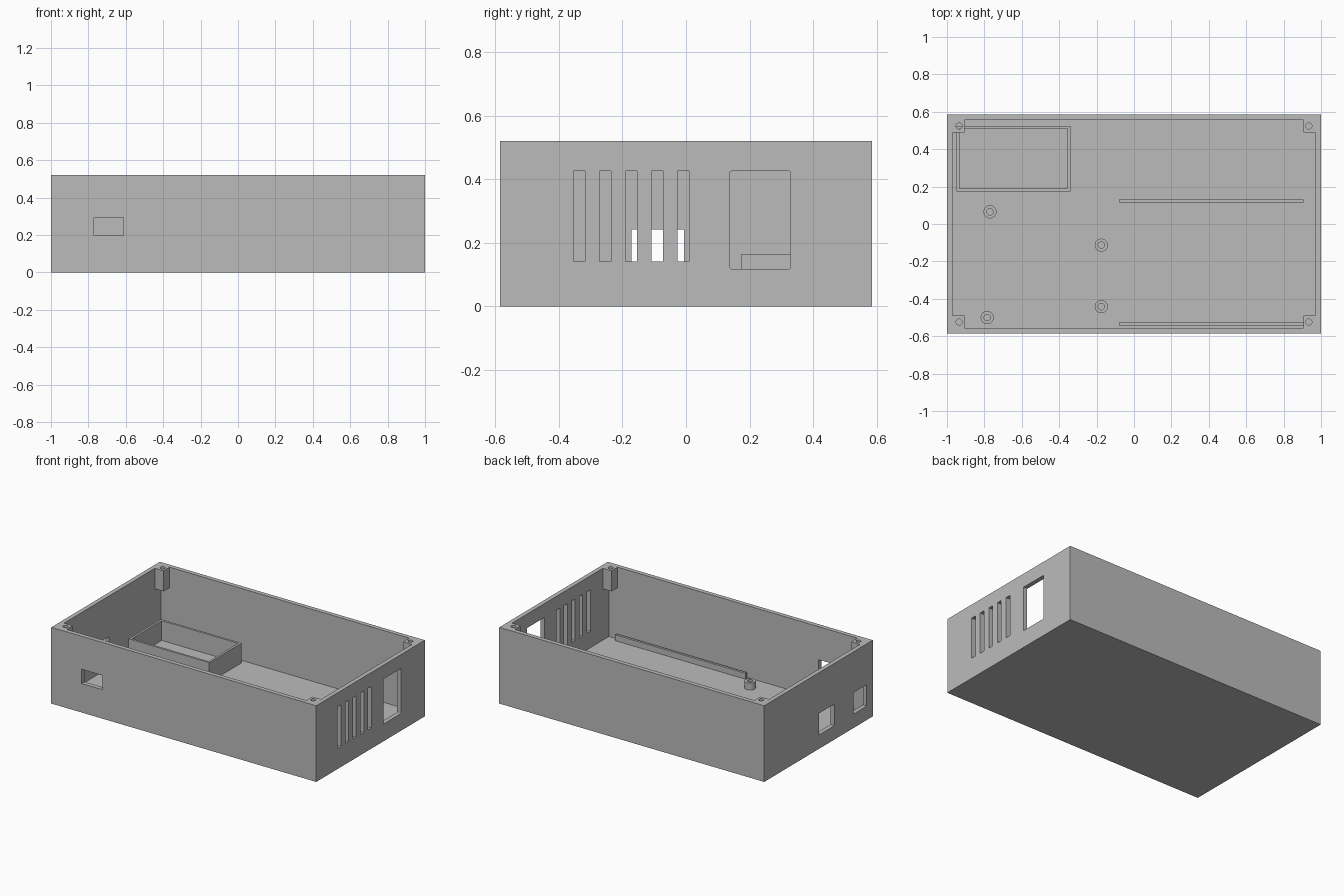
import bpy
import bmesh
from mathutils import Matrix

cube = bpy.data.objects.get("Cube")
if cube:
    bpy.data.objects.remove(cube, do_unlink=True)

GREY = (0.5, 0.5, 0.5, 1)
mat = bpy.data.materials.new("plain grey")
mat.use_nodes = True
mat.diffuse_color = GREY
mat.node_tree.nodes["Principled BSDF"].inputs["Base Color"].default_value = GREY

LENGTH, HALF_Y, HEIGHT, WALL = 1.0, 0.585, 0.52, 0.03
IN_X, IN_Y = LENGTH - WALL, HALF_Y - WALL


def finish(name, bm):
    mesh = bpy.data.meshes.new(name)
    bm.to_mesh(mesh)
    bm.free()
    mesh.materials.append(mat)
    obj = bpy.data.objects.new(name, mesh)
    bpy.context.collection.objects.link(obj)
    return obj


def box(name, x, y, z, round_x=0):
    """Box from (low, high) pairs, optionally rounding the edges along x."""
    bm = bmesh.new()
    bmesh.ops.create_cube(bm, size=1)
    for v in bm.verts:
        v.co = [pair[int(c > 0)] for c, pair in zip(v.co, (x, y, z))]
    if round_x:
        edges = [e for e in bm.edges if abs(e.verts[0].co.x - e.verts[1].co.x) > 0.001]
        bmesh.ops.bevel(bm, geom=edges, offset=round_x, segments=3,
                        profile=0.5, affect='EDGES')
    return finish(name, bm)


def cylinder(name, x, y, z, radius):
    bm = bmesh.new()
    bmesh.ops.create_cone(bm, cap_ends=True, segments=32, radius1=radius, radius2=radius,
                          depth=z[1] - z[0],
                          matrix=Matrix.Translation((x, y, (z[0] + z[1]) / 2)))
    return finish(name, bm)


def cut(target, cutter):
    """Subtract the cutter from the target and discard it."""
    mod = target.modifiers.new("cut", 'BOOLEAN')
    mod.operation = 'DIFFERENCE'
    mod.solver = 'EXACT'
    mod.object = cutter
    bpy.context.view_layer.objects.active = target
    bpy.ops.object.modifier_apply(modifier=mod.name)
    bpy.data.objects.remove(cutter, do_unlink=True)


def smooth(obj):
    bpy.ops.object.select_all(action='DESELECT')
    obj.select_set(True)
    bpy.context.view_layer.objects.active = obj
    bpy.ops.object.shade_smooth_by_angle()


# Open tray
case = box("case", (-LENGTH, LENGTH), (-HALF_Y, HALF_Y), (0, HEIGHT))
cut(case, box("cavity", (-IN_X, IN_X), (-IN_Y, IN_Y), (WALL, HEIGHT + 0.1)))

# Vent slots and socket window in the +x wall
plus_wall = (IN_X - 0.02, LENGTH + 0.05)
for i in range(5):
    y = -0.354 + i * 0.082
    cut(case, box("vent", plus_wall, (y, y + 0.036), (0.141, 0.425)))
cut(case, box("window", plus_wall, (0.138, 0.329), (0.118, 0.425), 0.005))

# Port openings in the -x wall
minus_wall = (-LENGTH - 0.05, -IN_X + 0.02)
for y in ((-0.172, -0.006), (-0.52, -0.38)):
    cut(case, box("port", minus_wall, y, (0.095, 0.242)))

# Port opening in the front wall
cut(case, box("front_port", (-0.77, -0.613), (-HALF_Y - 0.05, -IN_Y + 0.02), (0.198, 0.295)))

# Hanging corner posts with screw holes
POST = 0.065
for sx, side in ((-1, "right"), (1, "left")):
    for sy, end in ((-1, "front"), (1, "back")):
        post = box(f"{end}_{side}_post",
                   sorted((sx * IN_X, sx * (IN_X - POST))),
                   sorted((sy * IN_Y, sy * (IN_Y - POST))), (0.38, HEIGHT))
        cut(post, cylinder("hole", sx * 0.935, sy * 0.524, (0.3, 0.6), 0.016))
        smooth(post)

# Inner compartment
compartment = box("compartment", (-0.948, -0.34), (0.175, 0.525), (WALL, 0.165))
cut(compartment, box("hollow", (-0.933, -0.355), (0.19, 0.51), (0, 0.3)))

# Board rails
for name, y in (("front_rail", -0.535), ("back_rail", 0.123)):
    box(name, (-0.08, 0.905), (y - 0.008, y + 0.008), (WALL, 0.07))

# Hollow standoffs
for i, (x, y) in enumerate(((-0.77, 0.065), (-0.175, -0.113),
                            (-0.175, -0.442), (-0.785, -0.5))):
    standoff = cylinder(f"standoff_{i + 1}", x, y, (WALL, 0.078), 0.035)
    cut(standoff, cylinder("bore", x, y, (0, 0.2), 0.017))
    smooth(standoff)
